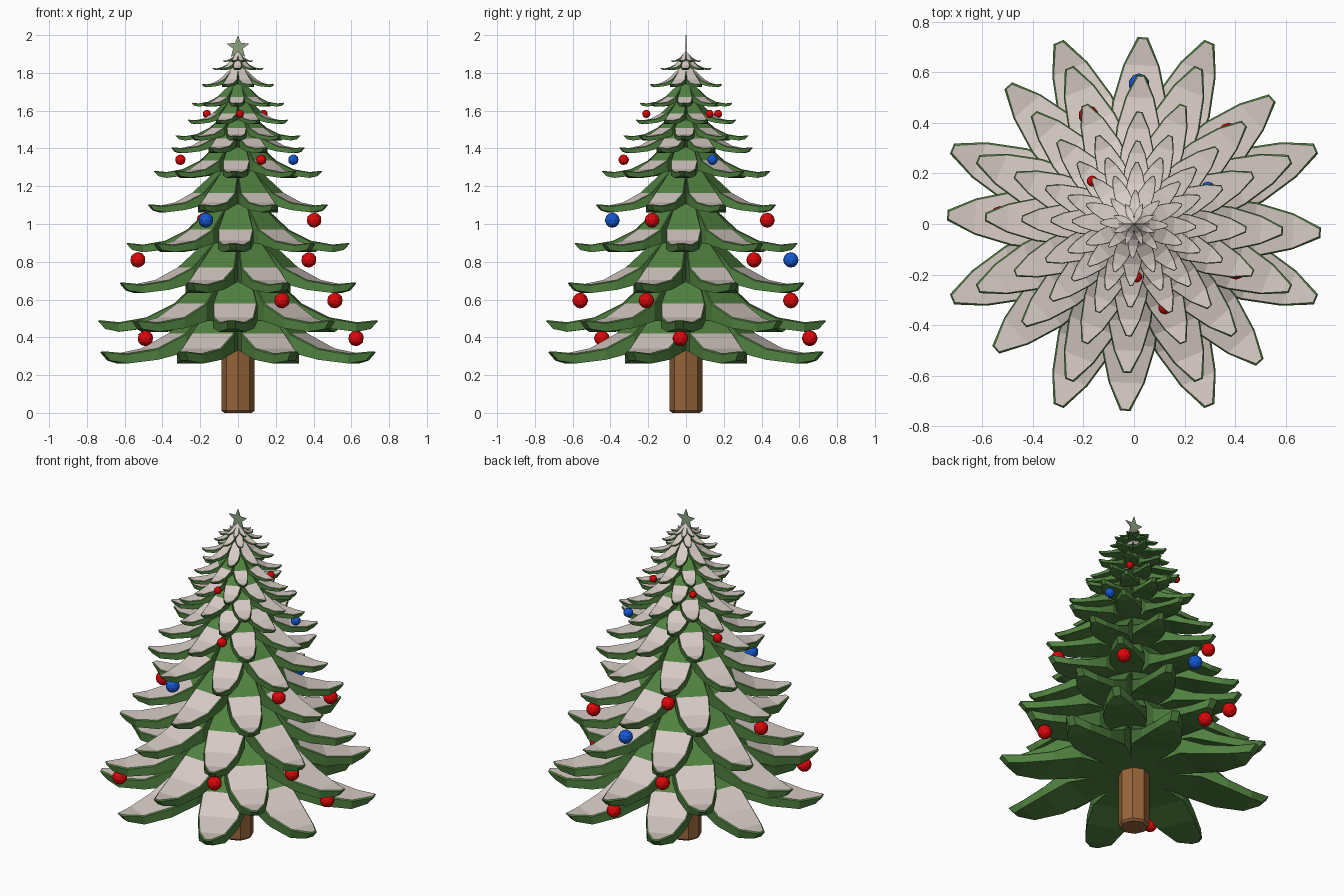
import bpy
import bmesh
from math import cos, sin, pi, radians

if "Cube" in bpy.data.objects:
    bpy.data.objects.remove(bpy.data.objects["Cube"])


def make_material(name, rgb):
    mat = bpy.data.materials.new(name)
    mat.use_nodes = True
    mat.diffuse_color = (*rgb, 1)
    mat.node_tree.nodes["Principled BSDF"].inputs["Base Color"].default_value = (*rgb, 1)
    return mat


GREEN = make_material("needle green", (0.08, 0.22, 0.05))
SNOW = make_material("snow white", (0.68, 0.595, 0.56))
BROWN = make_material("bark brown", (0.31, 0.13, 0.042))
RED = make_material("bauble red", (0.75, 0.002, 0.003))
BLUE = make_material("bauble blue", (0.008, 0.10, 0.68))
STAR = make_material("star sage", (0.27, 0.36, 0.22))


def finish(name, bm, *mats):
    bmesh.ops.recalc_face_normals(bm, faces=bm.faces)
    mesh = bpy.data.meshes.new(name)
    bm.to_mesh(mesh)
    bm.free()
    for mat in mats:
        mesh.materials.append(mat)
    obj = bpy.data.objects.new(name, mesh)
    bpy.context.collection.objects.link(obj)
    return obj


# Bough stations as fractions of its reach: distance, top, underside, half width
BOUGH = [(0.03, 0.56, 0.02, 0.02), (0.2, 0.36, 0.02, 0.09), (0.45, 0.12, 0.0, 0.16),
         (0.65, 0.02, -0.05, 0.147), (0.85, -0.015, -0.075, 0.097), (1.0, 0.0, -0.055, 0.028)]
RIM = 0.008


def add_bough(bm, reach, tip_z, angle, snow_start):
    """One drooping slab with a green rim around the snow on its outer part."""
    c, s = cos(angle), sin(angle)
    rings = []
    for dist, top, under, half in BOUGH:
        low_dist = min(dist, 0.95)
        snow_dist = min(dist, 1 - RIM)
        ring = []
        for d, side, height in ((snow_dist, RIM - half, top + RIM), (snow_dist, half - RIM, top + RIM),
                                (dist, half, top), (low_dist, half, under),
                                (low_dist, -half, under), (dist, -half, top)):
            x, y = d * reach, side * reach
            ring.append(bm.verts.new((x * c - y * s, x * s + y * c, tip_z + height * reach)))
        rings.append(ring)
    for i, (a, b) in enumerate(zip(rings, rings[1:])):
        for j in range(6):
            k = (j + 1) % 6
            face = bm.faces.new((a[j], a[k], b[k], b[j]))
            face.material_index = int(j == 0 and i >= snow_start)
    bm.faces.new(rings[0])
    # Tip: sloping rim above the blunt end
    end = rings[-1]
    bm.faces.new((end[0], end[1], end[2], end[5]))
    bm.faces.new(end[2:])


# Tiers of eight boughs, alternately turned: reach, tip height
TIERS = [(0.78, 0.32), (0.74, 0.485), (0.67, 0.685), (0.59, 0.895),
         (0.51, 1.10), (0.445, 1.278), (0.378, 1.403), (0.33, 1.467),
         (0.283, 1.55), (0.245, 1.64), (0.205, 1.74), (0.135, 1.825), (0.085, 1.865)]
for n, (reach, tip_z) in enumerate(TIERS):
    bm = bmesh.new()
    turn = radians(-2.7 if n % 2 else 22.5)
    snow_start = 0 if reach < 0.21 else 2
    for k in range(8):
        add_bough(bm, reach, tip_z, turn + k * pi / 4, snow_start)
    finish(f"bough_tier_{n + 1}", bm, GREEN, SNOW)

# Trunk
bm = bmesh.new()
bmesh.ops.create_cone(bm, cap_ends=True, segments=8, radius1=0.087, radius2=0.087, depth=0.4)
bmesh.ops.translate(bm, verts=bm.verts, vec=(0, 0, 0.2))
base = [e for e in bm.edges if all(v.co.z < 0.01 for v in e.verts)]
bmesh.ops.bevel(bm, geom=base, offset=0.012, segments=1, affect='EDGES')
finish("trunk", bm, BROWN)

# Star
bm = bmesh.new()
for y in (-0.002, 0.002):
    pts = []
    for k in range(10):
        r = 0.027 if k % 2 else 0.064
        pts.append(bm.verts.new((r * sin(k * pi / 5), y, 1.936 + r * cos(k * pi / 5))))
    bm.faces.new(pts)
bmesh.ops.bridge_loops(bm, edges=bm.edges[:])
finish("star", bm, STAR)

# Baubles by height: height, radius, (x, y, colour)
BAUBLES = [
    (0.395, 0.042, [(0.625, -0.03, RED), (-0.49, -0.445, RED), (0.03, 0.655, RED)]),
    (0.595, 0.042, [(0.513, -0.21, RED), (0.233, -0.56, RED), (-0.23, 0.555, RED)]),
    (0.81, 0.041, [(0.375, 0.36, RED), (-0.53, 0.03, RED), (0.02, 0.555, BLUE)]),
    (1.02, 0.040, [(-0.17, -0.39, BLUE), (0.403, -0.18, RED), (-0.18, 0.43, RED)]),
    (1.34, 0.028, [(0.123, -0.33, RED), (0.293, 0.14, BLUE), (-0.305, 0.13, RED)]),
    (1.583, 0.022, [(0.01, -0.21, RED), (0.135, 0.125, RED), (-0.165, 0.17, RED)]),
]
for z, radius, spots in BAUBLES:
    for x, y, mat in spots:
        bm = bmesh.new()
        bmesh.ops.create_icosphere(bm, subdivisions=2, radius=radius)
        bmesh.ops.translate(bm, verts=bm.verts, vec=(x, y, z))
        finish("bauble", bm, mat)
